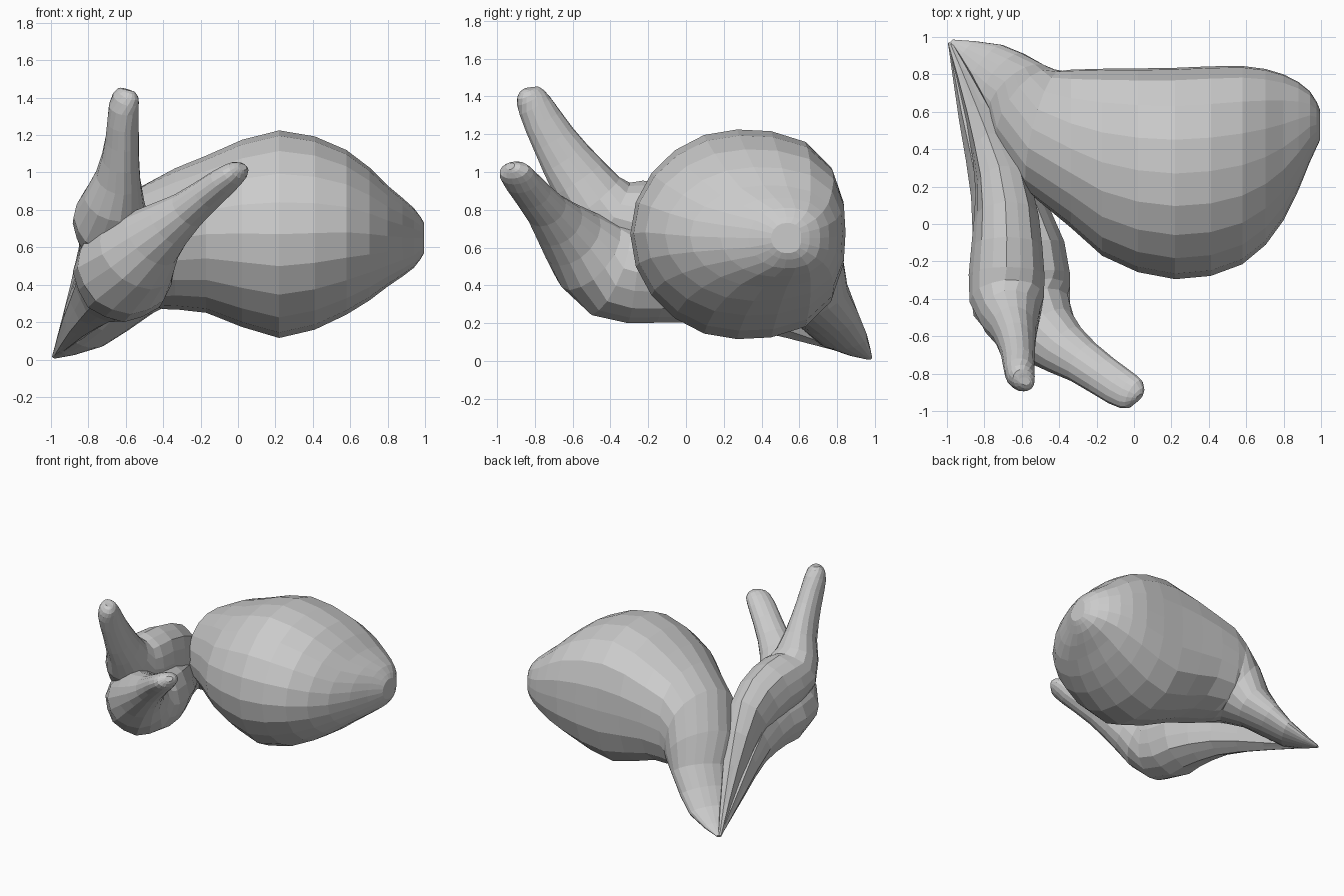
import bpy, math
from mathutils import Vector

if "Cube" in bpy.data.objects:
    bpy.data.objects.remove(bpy.data.objects["Cube"])


def spline(rows, steps):
    """Catmull-Rom through rows of (x, y, z, side radius, up radius)."""
    out = []
    for i in range(len(rows) - 1):
        a, b, c, d = (rows[max(0, min(len(rows) - 1, i + k))] for k in (-1, 0, 1, 2))
        for s in range(steps):
            t = s / steps
            out.append([0.5 * (2 * q + (r - p) * t + (2 * p - 5 * q + 4 * r - w) * t * t
                               + (3 * q - p - 3 * r + w) * t ** 3)
                        for p, q, r, w in zip(a, b, c, d)])
    out.append(list(rows[-1]))
    return out


def gourd(name, rows, sides, steps=2, ridge=0.0, level=False):
    """Sweep an elliptical ring along a bent path; neck creases fade along it.
    level: rings right of the neck stand square to the x axis, fuller at the back."""
    st = spline(rows, steps)
    pts = [Vector(r[:3]) for r in st]
    n = len(st)
    verts, faces = [], []
    for i, r in enumerate(st):
        t = (pts[min(i + 1, n - 1)] - pts[max(i - 1, 0)]).normalized()
        f = 0.0
        if level:
            f = max(0.0, min(1.0, (r[0] + 0.62) / 0.25))
            t = t.lerp(Vector((1, 0, 0)), f).normalized()
        side = t.cross(Vector((0, 0, 1))).normalized()
        up = side.cross(t)
        crease = ridge * max(0, 1 - 1.7 * i / (n - 1))
        for k in range(sides):
            a = 2 * math.pi * k / sides
            m = 1 - crease * (k % 2)
            m += f * math.sin(2 * a) ** 2 * (0.10 if math.cos(a) < 0 else -0.01)
            verts.append(pts[i] + side * (max(r[3], 0.004) * m * math.cos(a))
                         + up * (max(r[4], 0.004) * m * math.sin(a)))
    for i in range(n - 1):
        for k in range(sides):
            k2 = (k + 1) % sides
            faces.append((i * sides + k, i * sides + k2,
                          (i + 1) * sides + k2, (i + 1) * sides + k))
    faces.append(tuple(range(sides))[::-1])
    faces.append(tuple((n - 1) * sides + k for k in range(sides)))
    mesh = bpy.data.meshes.new(name)
    mesh.from_pydata(verts, [], faces)
    ob = bpy.data.objects.new(name, mesh)
    bpy.context.collection.objects.link(ob)
    return ob


# Large bulb with a bent neck that runs to the shared pinched corner
gourd("large_bulb", [
    (-0.98, 0.97, 0.015, 0.02, 0.01),
    (-0.80, 0.83, 0.12, 0.16, 0.07),
    (-0.61, 0.68, 0.34, 0.22, 0.16),
    (-0.47, 0.49, 0.59, 0.34, 0.33),
    (-0.17, 0.33, 0.67, 0.50, 0.42),
    (0.22, 0.27, 0.67, 0.565, 0.555),
    (0.58, 0.315, 0.68, 0.53, 0.44),
    (0.80, 0.41, 0.66, 0.39, 0.27),
    (0.94, 0.52, 0.65, 0.19, 0.16),
    (0.995, 0.53, 0.65, 0.08, 0.08)], 20, level=True)

# Lower small bulb, its stalk leaning out to the right
gourd("lower_small_bulb", [
    (-0.98, 0.97, 0.015, 0.015, 0.01),
    (-0.85, 0.58, 0.22, 0.09, 0.11),
    (-0.71, 0.20, 0.39, 0.17, 0.20),
    (-0.62, -0.13, 0.46, 0.25, 0.26),
    (-0.60, -0.41, 0.49, 0.27, 0.265),
    (-0.46, -0.60, 0.65, 0.18, 0.18),
    (-0.27, -0.74, 0.80, 0.12, 0.105),
    (-0.08, -0.87, 0.95, 0.105, 0.075),
    (0.0, -0.91, 1.01, 0.085, 0.055),
    (0.025, -0.93, 1.03, 0.03, 0.02)], 16, ridge=0.1)

# Upper small bulb, its stalk rising steeply
gourd("upper_small_bulb", [
    (-0.98, 0.96, 0.02, 0.015, 0.01),
    (-0.82, 0.57, 0.33, 0.08, 0.14),
    (-0.70, 0.20, 0.59, 0.15, 0.24),
    (-0.68, -0.12, 0.71, 0.19, 0.24),
    (-0.68, -0.40, 0.76, 0.20, 0.21),
    (-0.64, -0.57, 0.97, 0.12, 0.16),
    (-0.62, -0.70, 1.17, 0.09, 0.12),
    (-0.61, -0.80, 1.35, 0.08, 0.095),
    (-0.59, -0.835, 1.42, 0.055, 0.07),
    (-0.585, -0.84, 1.44, 0.02, 0.03)], 16, ridge=0.1)
